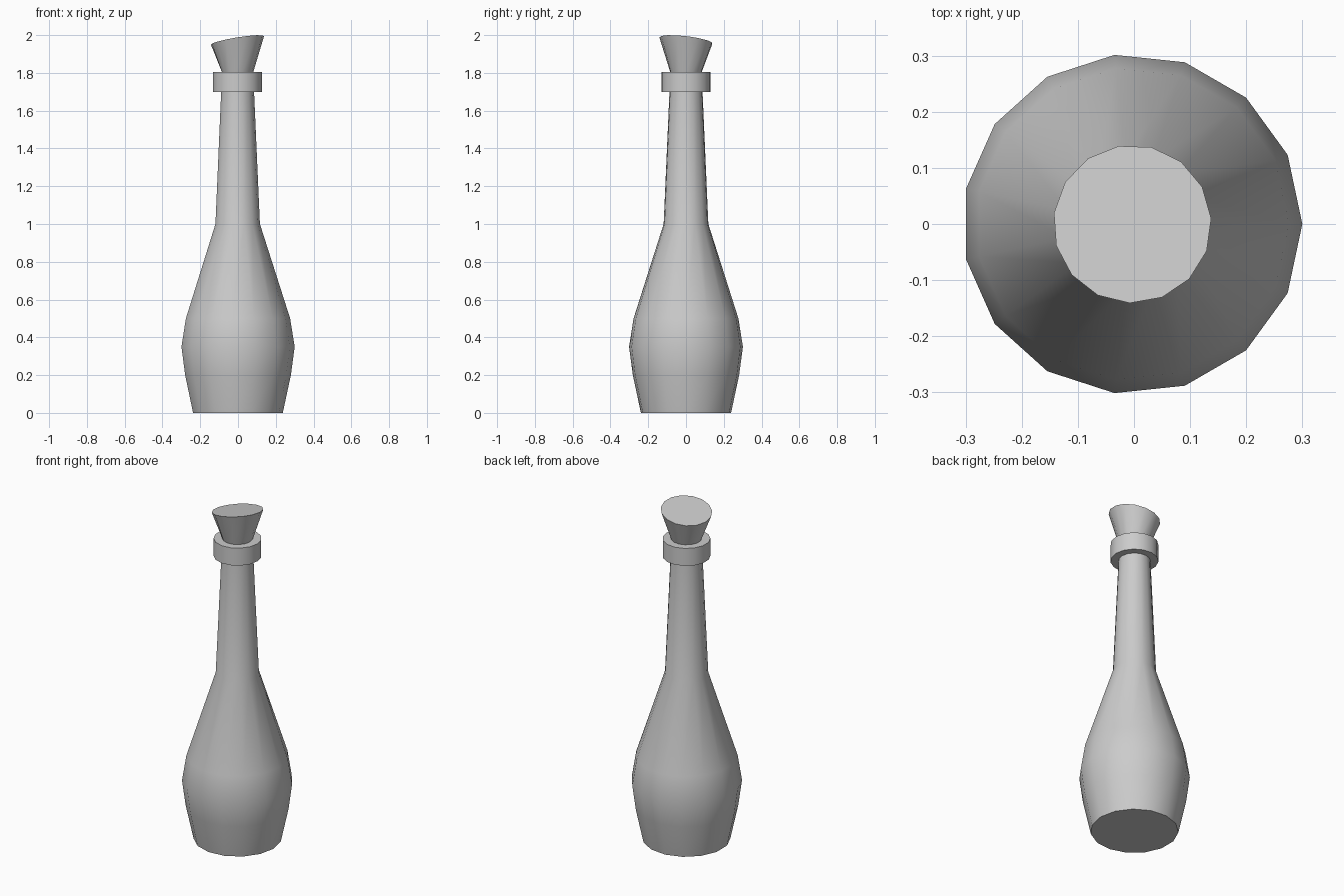
import bpy, bmesh, math

if "Cube" in bpy.data.objects:
    bpy.data.objects.remove(bpy.data.objects["Cube"])

SIDES = 15
CENTRE_X = -0.003   # odd-sided rings sit slightly off the bounding-box centre


def lathe(name, profile, cap_bottom=False, cap_top=False, top_tilt=(0, 0), top_twist=0):
    """Revolve (radius, z) points; the last ring can be slanted and twisted."""
    bm = bmesh.new()
    rings = []
    for k, (r, z) in enumerate(profile):
        last = k == len(profile) - 1
        ring = []
        for i in range(SIDES):
            a = math.tau * i / SIDES + (top_twist if last else 0)
            x, y = r * math.cos(a), r * math.sin(a)
            dz = top_tilt[0] * x + top_tilt[1] * y if last else 0
            ring.append(bm.verts.new((x + CENTRE_X, y, z + dz)))
        rings.append(ring)
    for low, high in zip(rings, rings[1:]):
        for i in range(SIDES):
            j = (i + 1) % SIDES
            bm.faces.new((low[i], low[j], high[j], high[i]))
    if cap_bottom:
        bm.faces.new(rings[0][::-1])
    if cap_top:
        bm.faces.new(rings[-1])
    mesh = bpy.data.meshes.new(name)
    bm.to_mesh(mesh)
    bm.free()
    obj = bpy.data.objects.new(name, mesh)
    bpy.context.collection.objects.link(obj)
    bpy.ops.object.select_all(action='DESELECT')
    obj.select_set(True)
    bpy.context.view_layer.objects.active = obj
    bpy.ops.object.shade_smooth_by_angle(angle=math.radians(35))
    return obj


# Bottle body and tapering neck
lathe("bottle_body", [(0.24, 0), (0.283, 0.2), (0.303, 0.35), (0.279, 0.5),
                      (0.119, 1.0), (0.088, 1.7)], cap_bottom=True)

# Collar around the mouth
lathe("collar", [(0.088, 1.7), (0.131, 1.7), (0.131, 1.805), (0.084, 1.805)])

# Flared stopper with a slanted top
lathe("stopper", [(0.084, 1.805), (0.141, 1.972)], cap_top=True,
      top_tilt=(0.16, -0.115), top_twist=math.radians(4))
